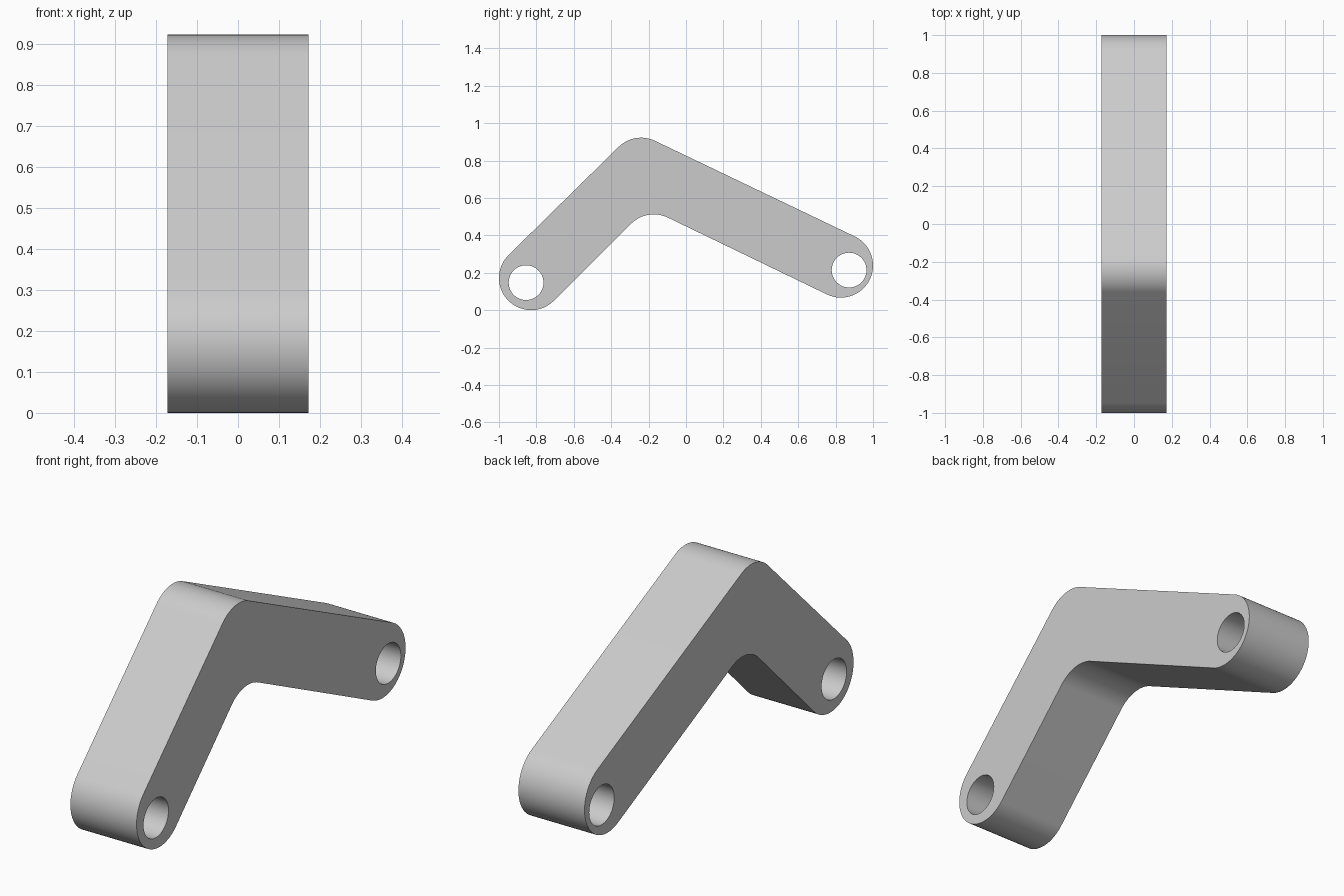
import bpy
import bmesh
from math import radians, sin, cos

cube = bpy.data.objects.get("Cube")
if cube:
    bpy.data.objects.remove(cube, do_unlink=True)

RADIUS = 0.172       # end rounds, bend fillets and half of the width
HOLE = 0.093
FRONT, BACK = 44.4, 25.6   # slopes of the two arms in degrees


def arc(center, radius, start, end, steps):
    """Points along an arc in the side plane (y, z)."""
    angles = [radians(start + (end - start) * i / steps) for i in range(steps + 1)]
    return [(center[0] + radius * cos(a), center[1] + radius * sin(a)) for a in angles]


# Side outline: front end, outer bend, back end, inner bend
outline = (
    arc((-0.828, 0.172), RADIUS, 270 + FRONT, 90 + FRONT, 32)
    + arc((-0.24, 0.75), RADIUS, 90 + FRONT, 90 - BACK, 16)
    + arc((0.828, 0.239), RADIUS, 90 - BACK, -90 - BACK, 32)
    + arc((-0.172, 0.34), RADIUS, 90 - BACK, 90 + FRONT, 16)
)
holes = [arc(c, HOLE, 0, 352.5, 47) for c in ((-0.855, 0.147), (0.872, 0.214))]

# Filled profile with two pin holes, extruded across the width
curve = bpy.data.curves.new("bent_lever", "CURVE")
curve.dimensions = "2D"
curve.fill_mode = "BOTH"
curve.extrude = RADIUS
for loop in [outline] + holes:
    spline = curve.splines.new("POLY")
    spline.points.add(len(loop) - 1)
    for point, (y, z) in zip(spline.points, loop):
        point.co = (y, z, 0, 1)
    spline.use_cyclic_u = True

lever = bpy.data.objects.new("bent_lever", curve)
bpy.context.collection.objects.link(lever)
lever.rotation_euler = (radians(90), 0, radians(90))

bpy.ops.object.select_all(action="DESELECT")
lever.select_set(True)
bpy.context.view_layer.objects.active = lever
bpy.ops.object.convert(target="MESH")
bpy.ops.object.transform_apply(location=False, rotation=True, scale=False)

# Weld the caps to the walls
bm = bmesh.new()
bm.from_mesh(lever.data)
bmesh.ops.remove_doubles(bm, verts=bm.verts, dist=0.0001)
bmesh.ops.recalc_face_normals(bm, faces=bm.faces)
bm.to_mesh(lever.data)
bm.free()
bpy.ops.object.shade_smooth_by_angle(angle=radians(30))

# Plain grey finish
grey = bpy.data.materials.new("light_grey")
grey.use_nodes = True
color = (0.6, 0.6, 0.6, 1)
grey.diffuse_color = color
grey.node_tree.nodes["Principled BSDF"].inputs["Base Color"].default_value = color
lever.data.materials.clear()
lever.data.materials.append(grey)
